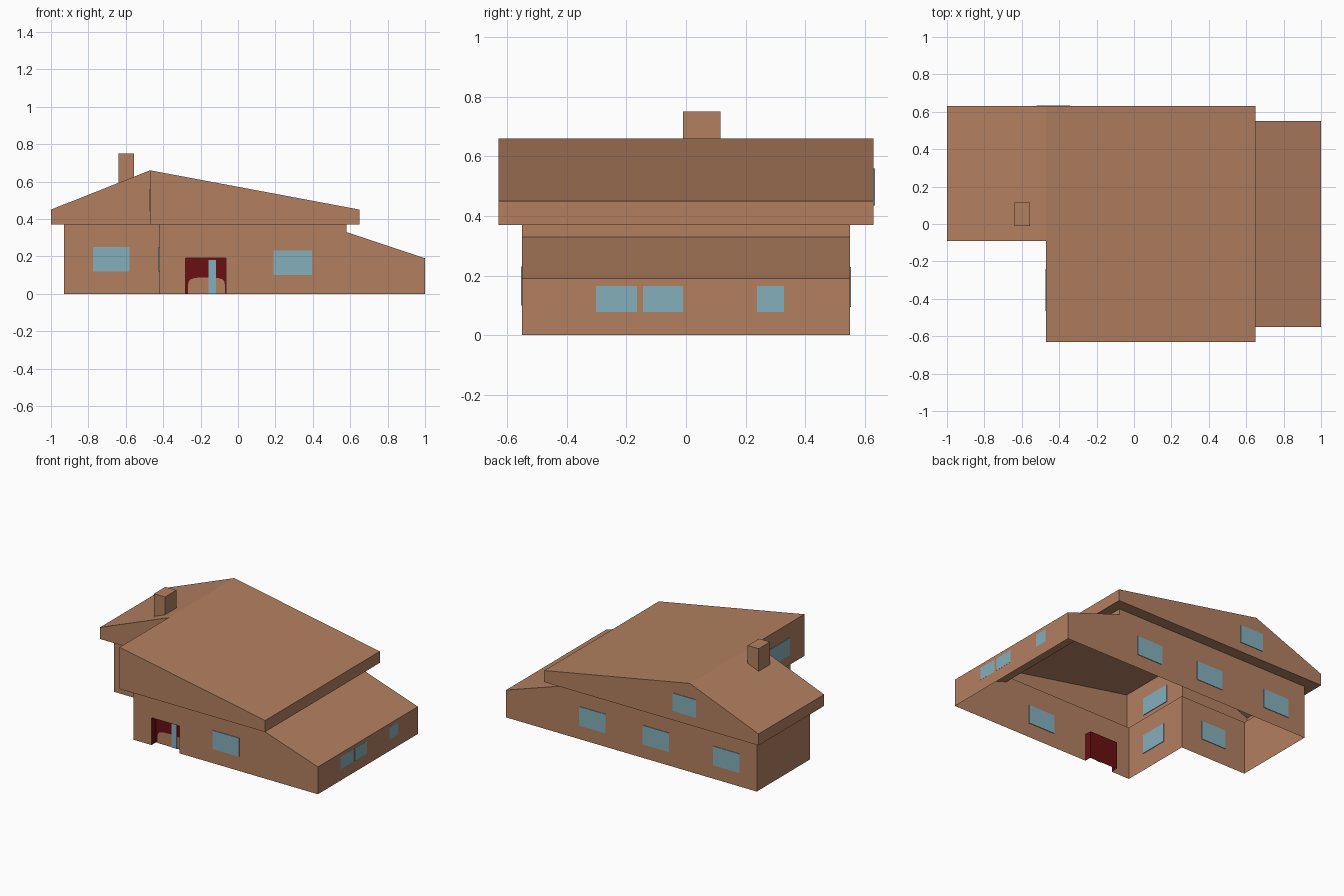
import bpy, bmesh, math

if "Cube" in bpy.data.objects:
    bpy.data.objects.remove(bpy.data.objects["Cube"])


def material(name, rgb):
    m = bpy.data.materials.new(name)
    m.diffuse_color = (*rgb, 1)
    m.use_nodes = True
    m.node_tree.nodes["Principled BSDF"].inputs["Base Color"].default_value = m.diffuse_color
    return m


BROWN = material("warm brown", (0.45, 0.215, 0.118))
BLUE = material("window blue", (0.235, 0.43, 0.50))
RED = material("dark red", (0.14, 0.005, 0.006))


def make(name, faces, mat):
    """Object from a list of polygons (each a list of points)."""
    bm = bmesh.new()
    for f in faces:
        bm.faces.new([bm.verts.new(p) for p in f])
    bmesh.ops.remove_doubles(bm, verts=bm.verts, dist=1e-4)
    me = bpy.data.meshes.new(name)
    bm.to_mesh(me)
    bm.free()
    me.materials.append(mat)
    ob = bpy.data.objects.new(name, me)
    bpy.context.collection.objects.link(ob)
    return ob


def skirt(path, base, top):
    """Upright faces along a counter-clockwise path, up to top(x)."""
    return [[(*p, base), (*q, base), (*q, top(q[0])), (*p, top(p[0]))]
            for p, q in zip(path, path[1:])]


def box(name, lo, hi, mat):
    (x0, y0, z0), (x1, y1, z1) = lo, hi
    ring = [(x0, y0), (x1, y0), (x1, y1), (x0, y1)]
    faces = skirt(ring + ring[:1], z0, lambda x: z1)
    faces += [[(*p, z1) for p in ring], [(*p, z0) for p in reversed(ring)]]
    return make(name, faces, mat)


EAVE, EDGE, PEAK, RIDGE = 0.37, 0.45, 0.66, -0.47
WING = -0.035                      # front wall of the set-back left wing
D0, D1, DTOP, DIN = -0.28, -0.065, 0.19, -0.50   # door alcove


def roof_z(x):
    if x <= RIDGE:
        return EDGE + (x + 1) / (RIDGE + 1) * (PEAK - EDGE)
    return PEAK + (x - RIDGE) / (0.65 - RIDGE) * (EDGE - PEAK)


def lean_z(x):
    return 0.19 + (1 - x) / 0.42 * 0.14


# main walls, open below, with a gap for the door
def flat(x):
    return EAVE


walls = skirt([(D1, -.55), (.58, -.55)], 0, flat)
walls += skirt([(D0, -.55), (D1, -.55)], DTOP, flat)
walls += skirt([(.58, -.55), (.58, .55)], 0.33, flat)
walls += skirt([(.58, .55), (-.93, .55), (-.93, WING), (-.42, WING),
                (-.42, -.55), (D0, -.55)], 0, flat)
make("main_walls", walls, BROWN)

# low side extension with sloping roof
lean = skirt([(.58, -.55), (1, -.55), (1, .55), (.58, .55)], 0, lean_z)
lean.append([(.58, -.55, .33), (1, -.55, .19), (1, .55, .19), (.58, .55, .33)])
make("side_extension", lean, BROWN)

# main roof: fascia and gables, two slopes
outline = [(RIDGE, -.63), (.65, -.63), (.65, .63), (RIDGE, .63), (-1, .63),
           (-1, -.09), (RIDGE, -.09), (RIDGE, -.63)]
roof = skirt(outline, EAVE, roof_z)
for a, b, front in ((-1, RIDGE, -.09), (RIDGE, .65, -.63)):
    roof.append([(a, front, roof_z(a)), (b, front, roof_z(b)),
                 (b, .63, roof_z(b)), (a, .63, roof_z(a))])
make("roof", roof, BROWN)

# soffit ring between wall line and roof edge
inner = [(-.42, -.55), (.58, -.55), (.58, .55), (RIDGE, .55), (-.93, .55),
         (-.93, WING), (-.42, WING), (-.42, -.55)]
make("soffit", [[(*inner[i], EAVE), (*inner[i + 1], EAVE),
                 (*outline[i + 1], EAVE), (*outline[i], EAVE)]
                for i in range(7)], BROWN)

# chimney
box("chimney", (-.64, -.01, .57), (-.555, .115, .75), BROWN)

# door alcove: reveals, head and back panel
alcove = skirt([(D0, -.55), (D0, DIN), (D1, DIN), (D1, -.55)], 0, lambda x: DTOP)
for f in alcove:
    if f[0][1] == f[1][1]:
        continue
alcove.append([(D0, -.55, DTOP), (D0, DIN, DTOP), (D1, DIN, DTOP), (D1, -.55, DTOP)])
make("door_alcove", [f if i == 3 else
                     [f[0], f[1], f[2], f[3]] for i, f in enumerate(alcove)], RED)

# brown arched lower panel and glazed strip on the door
n = 10
arch = [(D0 + .012, 0), (D1 - .003, 0)]
cx, rx = (D0 + D1) / 2 + .004, (D1 - D0) / 2 - .009
for i in range(n + 1):
    t = math.pi * i / n
    c = math.cos(t)
    arch.append((cx + rx * math.copysign(abs(c) ** .6, c),
                 .045 + .042 * math.sin(t) ** .6 if 0 < i < n else .045))
make("door_lower_panel", [[(x, DIN - .003, z) for x, z in arch]], BROWN)
box("door_glass", (-.157, DIN - .007, 0), (-.117, DIN - .001, .18), BLUE)

# windows: thin plates seated in the walls, seen from both sides
T = 0.004
for i, (y, x0, x1, z0, z1) in enumerate([
        (WING, -.775, -.58, .12, .25), (-.55, .19, .395, .10, .23),
        (.55, .233, .434, .095, .228), (.55, -.256, -.054, .095, .228),
        (.55, -.798, -.597, .095, .228), (.63, -.52, -.341, .435, .56)]):
    box(f"window_long_side_{i}", (x0, y - T, z0), (x1, y + T, z1), BLUE)
for i, (x, y0, y1, z0, z1) in enumerate([
        (1 - T, -.302, -.165, .078, .164), (1 - T, -.145, -.01, .078, .164),
        (1 - T, .239, .329, .078, .164), (-.42, -.41, -.21, .12, .25),
        (RIDGE, -.465, -.24, .44, .56)]):
    e = .0045
    box(f"window_short_side_{i}", (x - e, y0, z0), (x + e, y1, z1), BLUE)
